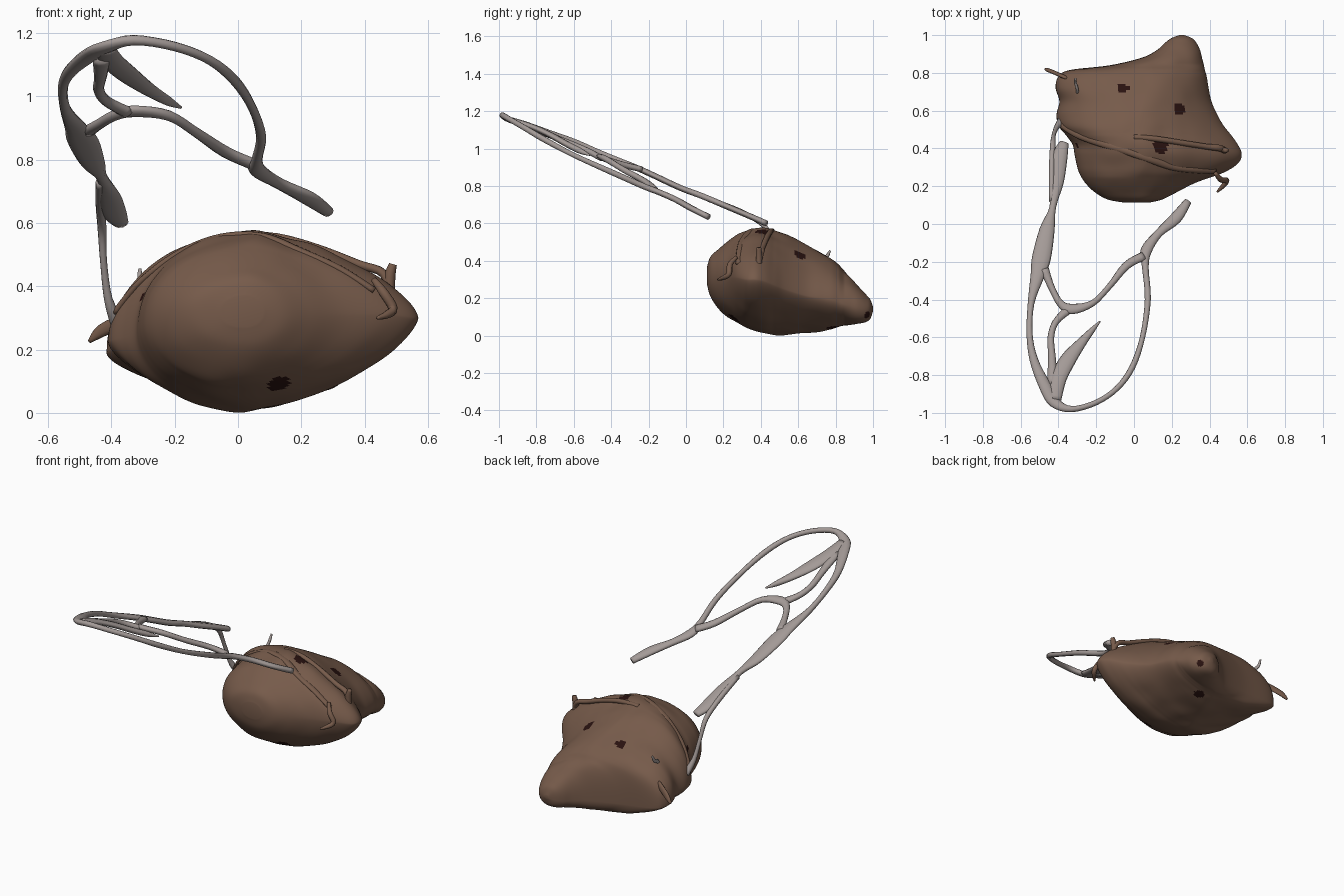
import bpy, bmesh, math
from mathutils import Vector, noise
from mathutils.bvhtree import BVHTree


def material(name, rgb):
    m = bpy.data.materials.new(name)
    m.diffuse_color = (*rgb, 1)
    return m


LEATHER = material("brown leather", (0.182, 0.104, 0.069))
STRAP = material("grey strap", (0.37, 0.325, 0.31))
DARK = material("dark hole", (0.022, 0.006, 0.005))


def finish(bm, name, mats):
    bmesh.ops.recalc_face_normals(bm, faces=bm.faces)
    for f in bm.faces:
        f.smooth = True
    me = bpy.data.meshes.new(name)
    bm.to_mesh(me)
    ob = bpy.data.objects.new(name, me)
    bpy.context.collection.objects.link(ob)
    for m in mats:
        me.materials.append(m)
    return ob


def smooth_rows(rows, steps):
    """Catmull-Rom interpolation through rows of numbers."""
    rows = [Vector(r) for r in rows]
    out = []
    for i in range(len(rows) - 1):
        p0, p1, p2 = rows[max(i - 1, 0)], rows[i], rows[i + 1]
        p3 = rows[min(i + 2, len(rows) - 1)]
        for s in range(steps):
            t = s / steps
            out.append(0.5 * (2 * p1 + (p2 - p0) * t + (2 * p0 - 5 * p1 + 4 * p2 - p3) * t * t
                              + (3 * p1 - p0 - 3 * p2 + p3) * t ** 3))
    return out + [rows[-1]]


def ramp(v, a, b):
    t = min(1, max(0, (v - a) / (b - a)))
    return t * t * (3 - 2 * t)


def loft(bm, rings):
    vs = [[bm.verts.new(p) for p in r] for r in rings]
    n = len(vs[0])
    for a, b in zip(vs, vs[1:]):
        for i in range(n):
            bm.faces.new((a[i], a[(i + 1) % n], b[(i + 1) % n], b[i]))
    bm.faces.new(vs[0])
    bm.faces.new(vs[-1])


def ribbon(name, pts, mat, normal=(0, 0.39, 0.92), thick=0.033, steps=4):
    """Flattened band through (x, y, z, width) points."""
    rows = smooth_rows(pts, steps)
    pos = [r.xyz for r in rows]
    rings = []
    for i, p in enumerate(pos):
        t = (pos[min(i + 1, len(pos) - 1)] - pos[max(i - 1, 0)]).normalized()
        side = t.cross(Vector(normal)).normalized()
        up = side.cross(t)
        w = rows[i].w
        rings.append([p + side * math.cos(a) * w / 2 + up * math.sin(a) * min(w, thick) / 2
                      for a in (math.tau * k / 10 for k in range(10))])
    bm = bmesh.new()
    loft(bm, rings)
    return finish(bm, name, [mat])


# Bag body: cross-sections along y
# y, left x, right x, left tip z, right tip z, top z, bottom z
sections = [
    (0.113, -0.05, 0.08, 0.32, 0.32, 0.37, 0.27), (0.13, -0.14, 0.15, 0.32, 0.31, 0.42, 0.21),
    (0.17, -0.21, 0.23, 0.31, 0.31, 0.46, 0.15), (0.22, -0.26, 0.33, 0.30, 0.31, 0.50, 0.10),
    (0.27, -0.29, 0.47, 0.29, 0.31, 0.535, 0.07), (0.32, -0.305, 0.55, 0.28, 0.30, 0.555, 0.042),
    (0.37, -0.315, 0.57, 0.27, 0.30, 0.57, 0.025), (0.42, -0.325, 0.55, 0.25, 0.29, 0.573, 0.013),
    (0.47, -0.36, 0.515, 0.24, 0.27, 0.565, 0.006), (0.52, -0.40, 0.475, 0.23, 0.25, 0.55, 0.004),
    (0.58, -0.41, 0.44, 0.22, 0.23, 0.52, 0.006), (0.65, -0.395, 0.41, 0.205, 0.21, 0.485, 0.015),
    (0.72, -0.415, 0.395, 0.19, 0.20, 0.445, 0.025), (0.78, -0.40, 0.385, 0.175, 0.19, 0.41, 0.035),
    (0.815, -0.34, 0.375, 0.16, 0.18, 0.38, 0.045), (0.84, -0.13, 0.37, 0.14, 0.17, 0.35, 0.05),
    (0.88, 0.04, 0.36, 0.13, 0.16, 0.31, 0.055), (0.92, 0.12, 0.35, 0.125, 0.15, 0.265, 0.06),
    (0.96, 0.165, 0.33, 0.125, 0.14, 0.22, 0.07), (0.985, 0.20, 0.305, 0.13, 0.14, 0.19, 0.09),
    (1.0, 0.24, 0.265, 0.14, 0.14, 0.15, 0.13)]
rings = []
for y, xl, xr, zl, zr, zt, zb in smooth_rows(sections, 6):
    xc = max(0.01 + max(0, y - 0.5) * 0.25, xl + 0.42 * (xr - xl))
    xc = min(xc, xl + 0.6 * (xr - xl))
    blunt = ramp(y, 0.55, 0.8)
    n_right = 1.5 + 0.5 * ramp(y, 0.6, 0.95) + 0.5 * (1 - ramp(y, 0.13, 0.3))
    n_under = 2.05 - 0.6 * ramp(y, 0.42, 0.55) + 0.6 * ramp(y, 0.82, 0.9)
    ring = []
    for k in range(160):
        a = math.tau * k / 160
        c, s = math.cos(a), math.sin(a)
        # right end tapers, left end is blunt on top and cut away underneath
        n = n_right if c > 0 else (2.05 + 0.6 * blunt if s > 0 else n_under)
        ex, ez = abs(c) ** (2 / n), abs(s) ** (2 / n)
        x = xc + ex * ((xr - xc) if c > 0 else (xl - xc))
        tip = zr if c > 0 else zl
        mid = (zl + zr) / 2 + ((tip - (zl + zr) / 2) * ex)
        z = mid + ez * ((zt - mid) if s > 0 else (zb - mid))
        bump = 0.007 * noise.noise(Vector((x, y, z)) * 9)   # soft wrinkles
        ring.append(Vector((x, y, max(0, z + bump * abs(s)))))
    rings.append(ring)
body_bm = bmesh.new()
loft(body_bm, rings)
# Dark holes: ray origin, ray direction and radius on the skin
tree = BVHTree.FromBMesh(body_bm)
rays = [((-0.06, 0.72, 2), (0, 0, -1), 0.028), ((0.24, 0.61, 2), (0, 0, -1), 0.036),
        ((0.14, 0.41, 2), (0, 0, -1), 0.04), ((0.13, -2, 0.09), (0, 1, 0), 0.036),
        ((2, 0.97, 0.11), (-1, 0, 0), 0.02), ((-0.3, -2, 0.37), (0, 1, 0), 0.016),
        ((0.165, 0.78, -1), (0, 0, 1), 0.03)]
holes = [(tree.ray_cast(Vector(o), Vector(d))[0], r) for o, d, r in rays]
for f in body_bm.faces:
    mid = f.calc_center_median()
    f.material_index = int(any(h and (mid - h).length < r for h, r in holes))
finish(body_bm, "bag_body", [LEATHER, DARK])


def on_top(x, y, lift=0.0):
    hit = tree.ray_cast(Vector((x, y, 2)), Vector((0, 0, -1)))[0]
    return (hit.z if hit else 0.3) + lift


# Raised flap edge lying on the body
seam = [(-0.385, 0.53), (-0.30, 0.475), (-0.18, 0.43), (-0.05, 0.39), (0.08, 0.345),
        (0.2, 0.305), (0.32, 0.29), (0.43, 0.285)]
ribbon("flap_edge", [(x, y, on_top(x, y, -0.008), 0.04) for x, y in seam], LEATHER, (0, 0, 1), 0.024, 6)

# Closing rod with upright toggle
ribbon("closing_rod", [(0.0, 0.46, 0.56, 0.03), (0.12, 0.45, 0.555, 0.03), (0.25, 0.43, 0.52, 0.03),
                       (0.38, 0.41, 0.47, 0.03), (0.46, 0.40, 0.44, 0.035), (0.49, 0.38, 0.36, 0.03)],
       LEATHER, (0, 0, 1), 0.028)
ribbon("toggle", [(0.49, 0.39, 0.47, 0.025), (0.48, 0.39, 0.43, 0.035), (0.48, 0.39, 0.36, 0.03)],
       LEATHER, (0, 1, 0))
# Loose cords at the corners
ribbon("right_cord", [(0.43, 0.27, 0.42, 0.02), (0.46, 0.235, 0.38, 0.03), (0.49, 0.23, 0.33, 0.03),
                      (0.47, 0.20, 0.31, 0.025), (0.44, 0.17, 0.30, 0.01)], LEATHER, (0, 1, 0.3))
ribbon("left_spike", [(-0.47, 0.82, 0.225, 0.012), (-0.43, 0.805, 0.26, 0.04),
                      (-0.35, 0.77, 0.30, 0.04)], LEATHER, (0, 1, 0), 0.02)
ribbon("left_hook", [(-0.31, 0.77, 0.455, 0.01), (-0.31, 0.75, 0.42, 0.022),
                     (-0.30, 0.71, 0.40, 0.022), (-0.30, 0.68, 0.36, 0.015)], STRAP, (1, 0, 0), 0.015)

# Strap: main loop
ribbon("strap_loop", [
    (-0.37, 0.43, 0.60, 0.05), (-0.395, 0.35, 0.635, 0.085), (-0.41, 0.22, 0.69, 0.075),
    (-0.43, 0.09, 0.745, 0.035), (-0.46, -0.03, 0.79, 0.08), (-0.49, -0.18, 0.86, 0.10),
    (-0.51, -0.27, 0.90, 0.075), (-0.545, -0.42, 0.96, 0.035), (-0.553, -0.58, 1.03, 0.032),
    (-0.53, -0.72, 1.08, 0.045), (-0.47, -0.86, 1.13, 0.065), (-0.42, -0.945, 1.155, 0.06),
    (-0.33, -0.98, 1.178, 0.034), (-0.2, -0.945, 1.158, 0.03), (-0.09, -0.87, 1.115, 0.03),
    (-0.01, -0.76, 1.05, 0.032), (0.045, -0.60, 0.965, 0.028), (0.073, -0.40, 0.875, 0.032),
    (0.06, -0.23, 0.80, 0.035), (0.065, -0.14, 0.765, 0.06), (0.13, -0.05, 0.725, 0.045),
    (0.22, 0.03, 0.68, 0.065), (0.285, 0.12, 0.635, 0.04)], STRAP)
# Strap: thin tie down to the body
ribbon("strap_tie", [(-0.435, 0.12, 0.73, 0.03), (-0.435, 0.3, 0.66, 0.03), (-0.43, 0.42, 0.585, 0.028),
                     (-0.425, 0.47, 0.48, 0.022), (-0.41, 0.51, 0.36, 0.028), (-0.38, 0.55, 0.28, 0.05)],
       STRAP)
# Strap: inner branches
ribbon("strap_cross", [(-0.475, -0.24, 0.89, 0.05), (-0.435, -0.34, 0.915, 0.035), (-0.39, -0.42, 0.94, 0.04),
                       (-0.33, -0.45, 0.953, 0.06), (-0.22, -0.42, 0.94, 0.035), (-0.13, -0.33, 0.885, 0.032),
                       (-0.04, -0.22, 0.825, 0.045), (0.05, -0.17, 0.785, 0.05)], STRAP)
ribbon("strap_inner_link", [(-0.35, -0.455, 0.95, 0.05), (-0.415, -0.52, 0.985, 0.035),
                            (-0.44, -0.6, 1.02, 0.035), (-0.435, -0.7, 1.06, 0.04),
                            (-0.43, -0.85, 1.12, 0.06)], STRAP)
ribbon("strap_loose_end", [(-0.42, -0.93, 1.15, 0.07), (-0.40, -0.82, 1.115, 0.085), (-0.35, -0.72, 1.07, 0.085),
                           (-0.28, -0.63, 1.02, 0.055), (-0.22, -0.56, 0.985, 0.03),
                           (-0.18, -0.515, 0.965, 0.008)], STRAP)
